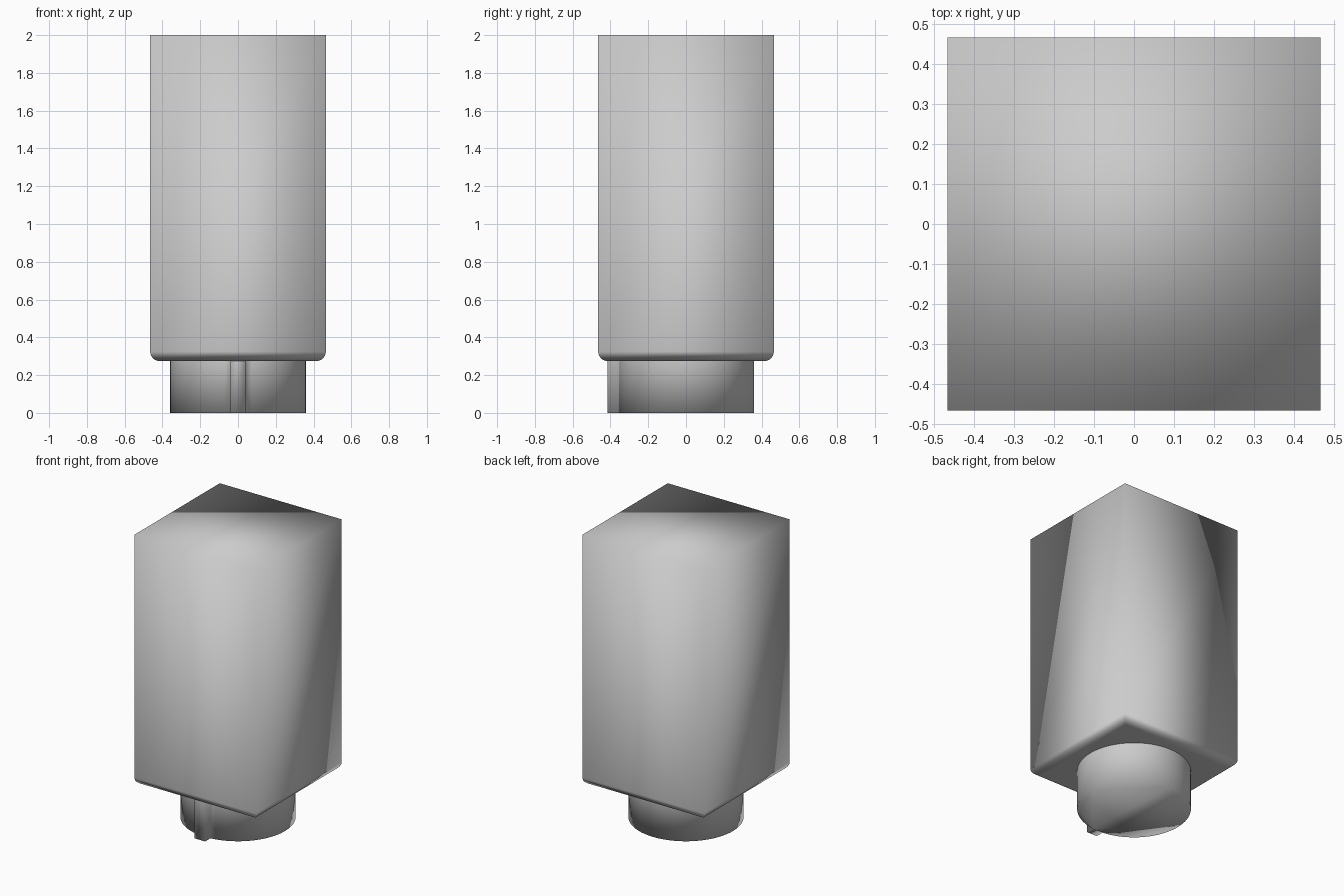
import bpy, bmesh
from math import sin, cos, asin, pi, radians

if "Cube" in bpy.data.objects:
    bpy.data.objects.remove(bpy.data.objects["Cube"])


def loft(name, rings, cap_start=True, cap_end=True):
    """Skin a stack of equal-length closed rings into a smooth-shaded object."""
    bm = bmesh.new()
    loops = [[bm.verts.new(p) for p in r] for r in rings]
    n = len(loops[0])
    for a, b in zip(loops, loops[1:]):
        for i in range(n):
            j = (i + 1) % n
            bm.faces.new((a[i], a[j], b[j], b[i]))
    if cap_start:
        bm.faces.new(loops[0][::-1])
    if cap_end:
        bm.faces.new(loops[-1])
    bmesh.ops.recalc_face_normals(bm, faces=bm.faces)
    for f in bm.faces:
        f.smooth = True
    me = bpy.data.meshes.new(name)
    bm.to_mesh(me)
    bm.free()
    ob = bpy.data.objects.new(name, me)
    bpy.context.collection.objects.link(ob)
    return ob


def square(h, z):
    return [(-h, -h, z), (h, -h, z), (h, h, z), (-h, h, z)]


# Square housing with a rounded lower rim
HALF, BOTTOM, TOP, R = 0.465, 0.275, 2.0, 0.05
rim = [square(HALF - R + R * sin(a), BOTTOM + R - R * cos(a))
       for a in (radians(90 * i / 8) for i in range(9))]
loft("housing", rim + [square(HALF, TOP)])

# Round spigot with a locating key on its front side
RAD, KEY_W, KEY_Y, SEG = 0.36, 0.04, -0.415, 64
gap = asin(KEY_W / RAD)
arc = [-pi / 2 + gap + (2 * pi - 2 * gap) * i / SEG for i in range(SEG + 1)]
outline = [(RAD * cos(a), RAD * sin(a)) for a in arc]
outline += [(-KEY_W, KEY_Y), (KEY_W, KEY_Y)]
loft("keyed_spigot", [[(x, y, z) for x, y in outline] for z in (0, BOTTOM)],
     cap_end=False)
